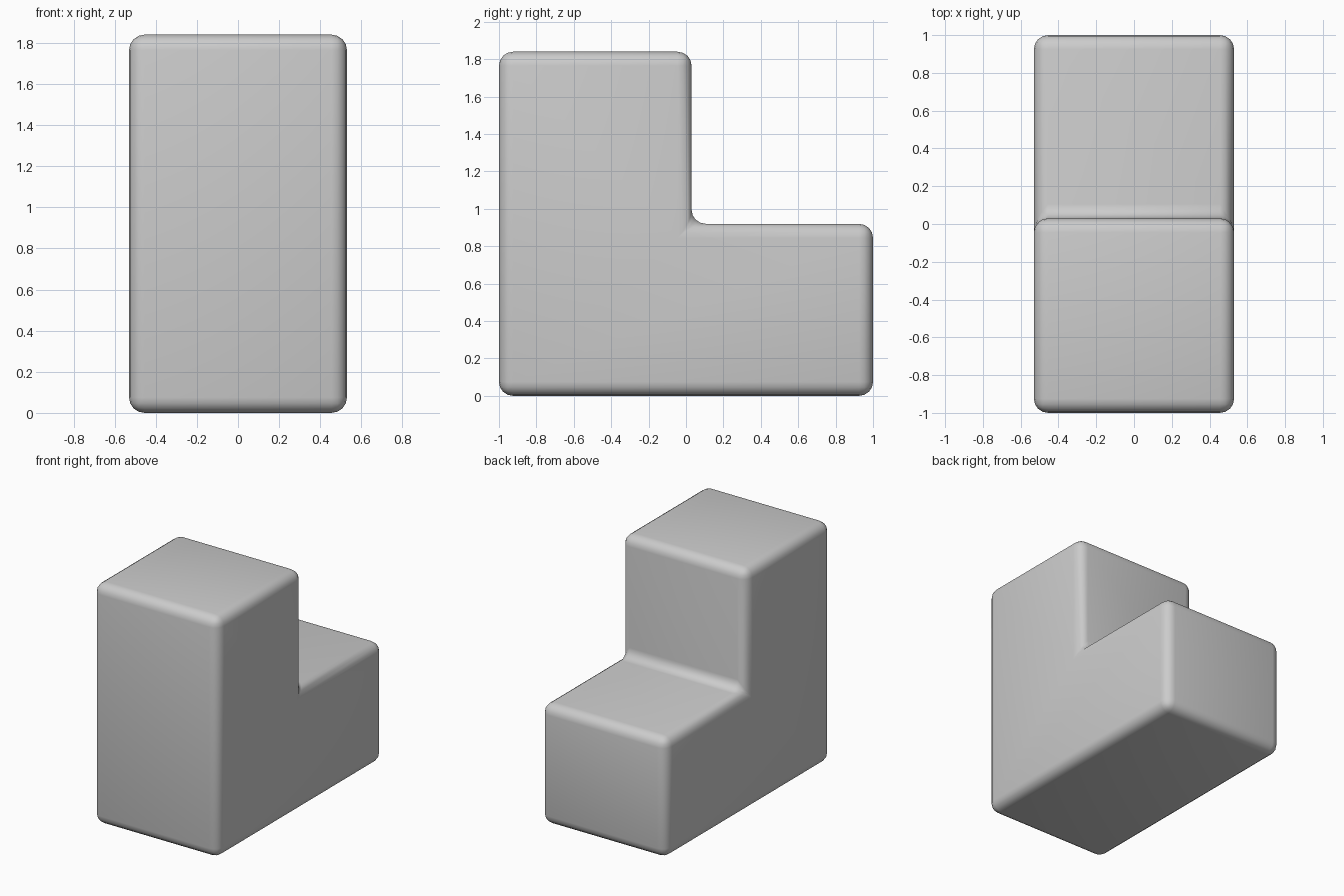
import bpy
import bmesh

if "Cube" in bpy.data.objects:
    bpy.data.objects.remove(bpy.data.objects["Cube"])

HALF_W = 0.53

# L-shaped side profile (y, z)
profile = [(-1, 0), (1, 0), (1, 0.92), (0.03, 0.92), (0.03, 1.84), (-1, 1.84)]

# Extrude the profile across the width
bm = bmesh.new()
face = bm.faces.new([bm.verts.new((-HALF_W, y, z)) for y, z in profile])
ext = bmesh.ops.extrude_face_region(bm, geom=[face])
verts = [g for g in ext["geom"] if isinstance(g, bmesh.types.BMVert)]
bmesh.ops.translate(bm, verts=verts, vec=(2 * HALF_W, 0, 0))
bmesh.ops.recalc_face_normals(bm, faces=bm.faces)
mesh = bpy.data.meshes.new("stepped_block")
bm.to_mesh(mesh)
bm.free()
block = bpy.data.objects.new("stepped_block", mesh)
bpy.context.collection.objects.link(block)

# Rounded outer edges and a fillet in the step
bevel = block.modifiers.new("rounded_edges", "BEVEL")
bevel.width = 0.075
bevel.segments = 4
bevel.limit_method = "ANGLE"
mesh.polygons.foreach_set("use_smooth", [True] * len(mesh.polygons))
